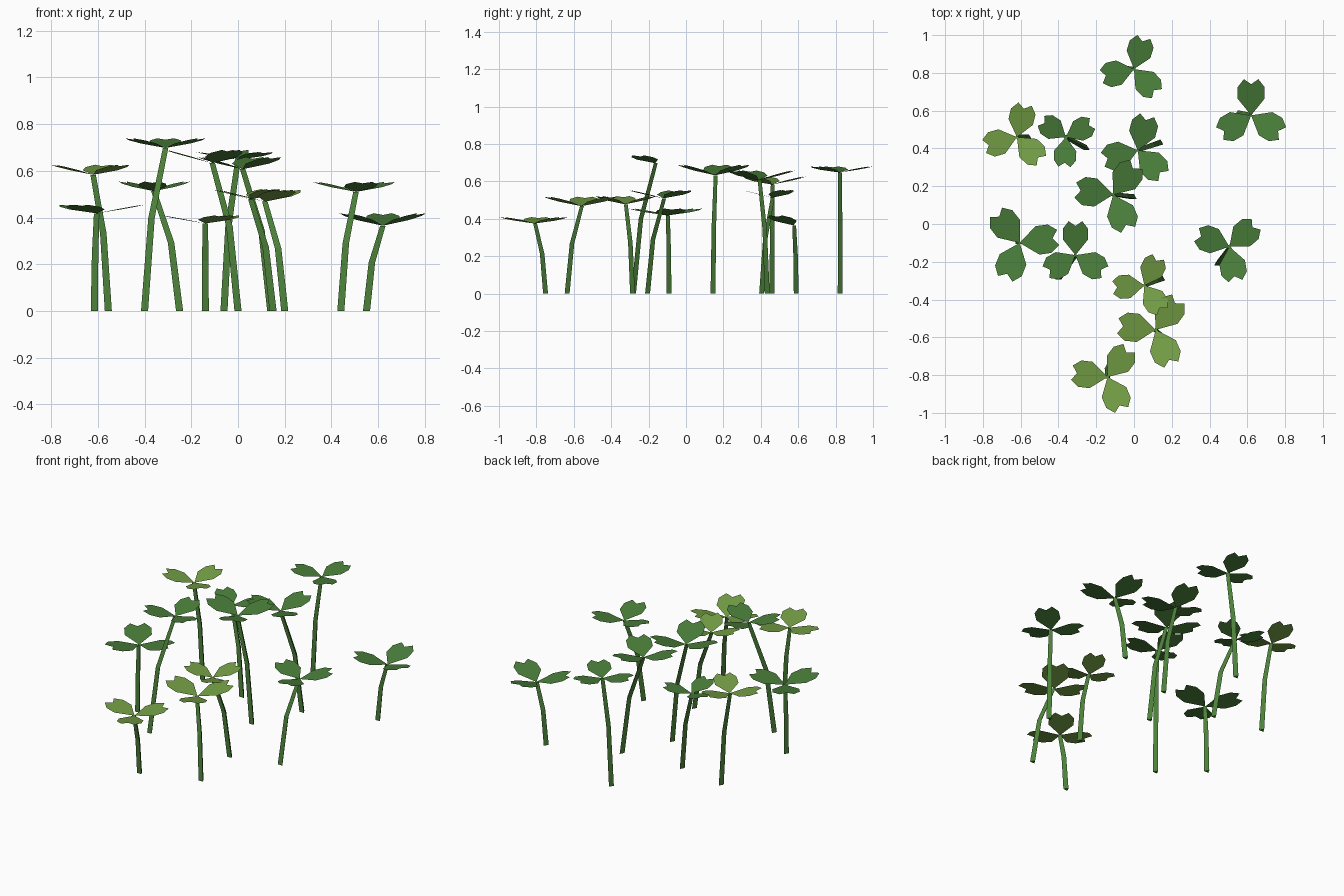
import bpy, bmesh, math
from mathutils import Vector

if "Cube" in bpy.data.objects:
    bpy.data.objects.remove(bpy.data.objects["Cube"])


def material(name, rgb):
    m = bpy.data.materials.new(name)
    m.diffuse_color = (*rgb, 1)
    m.use_nodes = True
    m.node_tree.nodes["Principled BSDF"].inputs["Base Color"].default_value = m.diffuse_color
    return m


STEM = material("stem green", (0.072, 0.22, 0.042))
DARK = material("dark leaf green", (0.068, 0.21, 0.042))
LIGHT = material("light leaf green", (0.175, 0.345, 0.06))

# Half outline of a heart-shaped leaflet: (sideways, along), unit length
HALF = [(0.37, 0.46), (0.37, 0.78), (0.20, 1.0)]
OUTLINE = [(0, 0)] + HALF + [(0, 0.86)] + [(-s, a) for s, a in reversed(HALF)]


def finish(bm, name, mat):
    me = bpy.data.meshes.new(name)
    bm.to_mesh(me)
    bm.free()
    me.materials.append(mat)
    bpy.context.collection.objects.link(bpy.data.objects.new(name, me))


def stem(name, base, top):
    # Three-sided tube, steep below and leaning more above the bend
    bx, by = base
    mid = Vector((bx + (top.x - bx) * 0.33, by + (top.y - by) * 0.33, top.z * 0.57))
    path = [(Vector((bx, by, 0)), 0.0175), (mid, 0.016), (top, 0.0135)]
    bm = bmesh.new()
    n = 3
    angles = [math.tau * (i / n + 0.25) for i in range(n)]
    rings = [[bm.verts.new(p + Vector((r * math.cos(a), r * math.sin(a), 0)))
              for a in angles] for p, r in path]
    for lo, hi in zip(rings, rings[1:]):
        for i in range(n):
            j = (i + 1) % n
            bm.faces.new((lo[i], lo[j], hi[j], hi[i]))
    bm.faces.new(rings[0][::-1])
    bm.faces.new(rings[-1])
    finish(bm, name, STEM)


def leaves(name, centre, angle, length, slope, mat):
    # Three flat leaflets tilted up towards the tips
    bm = bmesh.new()
    for k in range(3):
        a = math.radians(angle + 120 * k)
        out = Vector((math.cos(a), math.sin(a), slope))
        side = Vector((math.sin(a), -math.cos(a), 0))
        vs = [bm.verts.new(centre + (side * s + out * d) * length) for s, d in OUTLINE]
        bm.faces.new(vs)
    # keep the tops facing up
    for f in bm.faces:
        f.normal_update()
        if f.normal.z < 0:
            f.normal_flip()
    finish(bm, name, mat)


# top x, y, z, base x, y, leaf angle, leaf length, leaf slope, colour
CLOVERS = [
    (0.00, 0.82, 0.648, -0.06, 0.82, 73, 0.178, 0.18, DARK),
    (0.62, 0.575, 0.365, 0.55, 0.585, 90, 0.192, 0.28, DARK),
    (-0.62, 0.46, 0.583, -0.555, 0.455, 76, 0.18, 0.24, LIGHT),
    (-0.36, 0.46, 0.513, -0.25, 0.40, 27, 0.158, 0.26, DARK),
    (0.02, 0.39, 0.607, 0.14, 0.43, 75, 0.192, 0.27, DARK),
    (-0.11, 0.155, 0.633, 0.00, 0.14, 53, 0.202, 0.28, DARK),
    (-0.605, -0.10, 0.418, -0.615, -0.095, 8, 0.205, 0.18, DARK),
    (-0.31, -0.165, 0.698, -0.40, -0.285, 90, 0.18, 0.23, DARK),
    (0.505, -0.12, 0.51, 0.44, -0.21, 40, 0.185, 0.23, DARK),
    (0.055, -0.325, 0.478, 0.15, -0.29, 64, 0.168, 0.26, LIGHT),
    (0.115, -0.56, 0.468, 0.20, -0.64, 54, 0.202, 0.25, LIGHT),
    (-0.14, -0.81, 0.375, -0.14, -0.755, 53, 0.19, 0.18, LIGHT),
]
for i, (x, y, z, bx, by, ang, ln, sl, mat) in enumerate(CLOVERS, 1):
    top = Vector((x, y, z))
    stem(f"stem_{i}", (bx, by), top)
    leaves(f"leaves_{i}", top, ang, ln, sl, mat)
